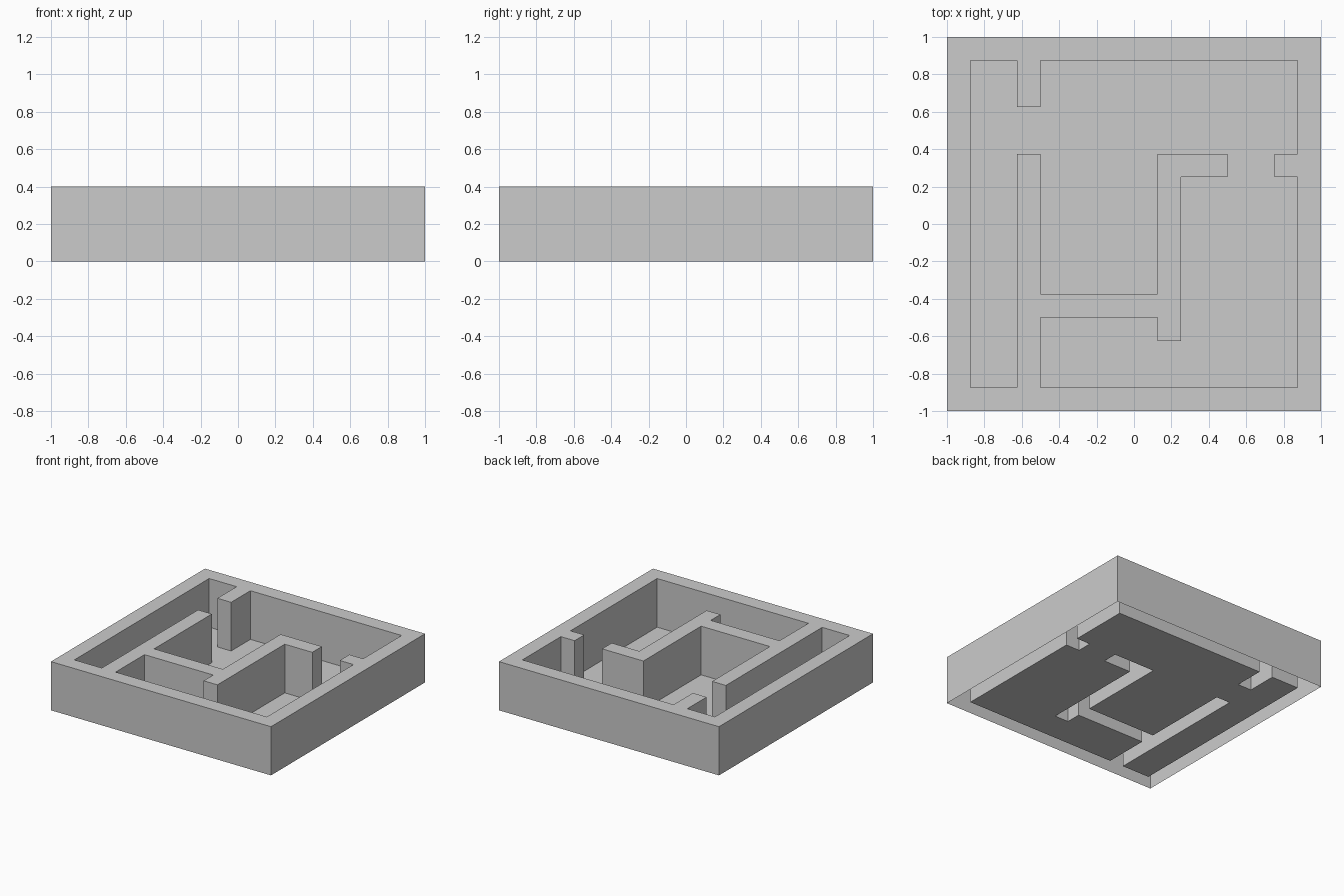
import bpy
import bmesh

if "Cube" in bpy.data.objects:
    bpy.data.objects.remove(bpy.data.objects["Cube"])

CELLS = 16          # plan is drawn on a 16 x 16 grid, one cell = wall thickness
HEIGHT = 0.4

# Wall strips as cell ranges: x start, x end, y start, y end
WALLS = [
    (0, 16, 0, 1), (0, 16, 15, 16), (0, 1, 0, 16), (15, 16, 0, 16),  # outer walls
    (3, 4, 13, 15),    # short stub at the back
    (3, 4, 1, 11),     # long partition on the left
    (4, 10, 4, 5),     # cross partition
    (9, 10, 3, 11),    # central partition
    (9, 12, 10, 11),   # return of the central partition
    (14, 15, 10, 11),  # door stub on the right wall
]


def is_wall(face):
    c = face.calc_center_median()
    i, j = ((v + 1) * CELLS / 2 for v in (c.x, c.y))
    return any(x0 < i < x1 and y0 < j < y1 for x0, x1, y0, y1 in WALLS)


# Floor sheet
bm = bmesh.new()
bmesh.ops.create_grid(bm, x_segments=CELLS, y_segments=CELLS, size=1.0)

# Raise the walls from the floor cells, leaving them open underneath
cells = [f for f in bm.faces if is_wall(f)]
result = bmesh.ops.extrude_face_region(bm, geom=cells)
top_verts = [g for g in result["geom"] if isinstance(g, bmesh.types.BMVert)]
bmesh.ops.translate(bm, verts=top_verts, vec=(0, 0, HEIGHT))
leftover = [f for f in cells if f.is_valid]
if leftover:
    bmesh.ops.delete(bm, geom=leftover, context='FACES')

# Tidy loose pieces and point the surfaces outward
bmesh.ops.delete(bm, geom=[e for e in bm.edges if not e.link_faces], context='EDGES')
bmesh.ops.delete(bm, geom=[v for v in bm.verts if not v.link_faces], context='VERTS')
bmesh.ops.recalc_face_normals(bm, faces=bm.faces[:])

mesh = bpy.data.meshes.new("floor_and_walls")
bm.to_mesh(mesh)
bm.free()
bpy.context.collection.objects.link(bpy.data.objects.new("floor_and_walls", mesh))
